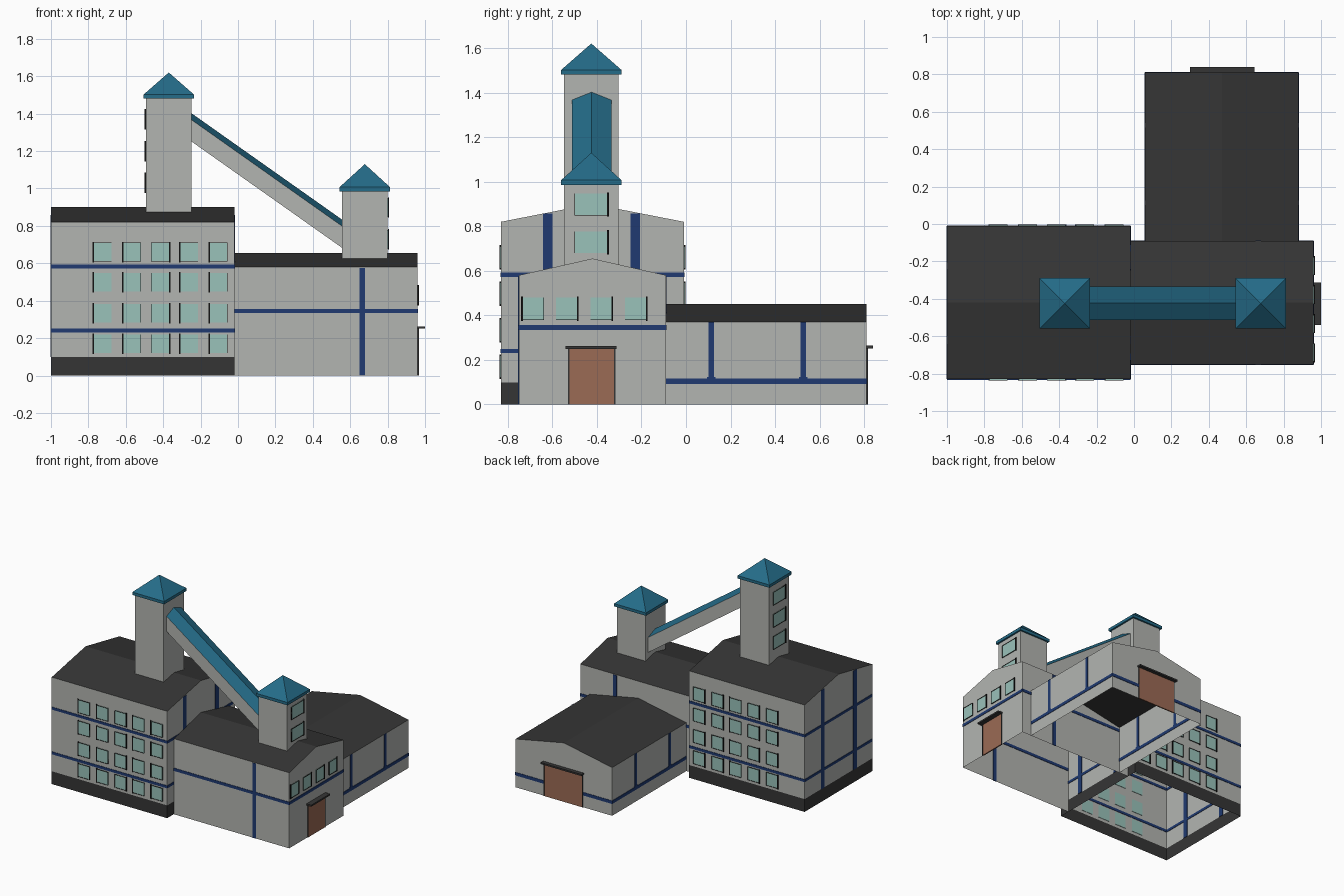
import bpy, bmesh
from mathutils import Vector

if "Cube" in bpy.data.objects:
    bpy.data.objects.remove(bpy.data.objects["Cube"])


def mat(name, rgb):
    m = bpy.data.materials.new(name)
    m.diffuse_color = (*rgb, 1)
    m.use_nodes = True
    m.node_tree.nodes["Principled BSDF"].inputs["Base Color"].default_value = m.diffuse_color
    return m


GREY = mat("wall grey", (0.45, 0.46, 0.44))
DARK = mat("roof charcoal", (0.036, 0.036, 0.036))
BLUE = mat("stripe blue", (0.014, 0.042, 0.165))
TEAL = mat("cap teal", (0.018, 0.15, 0.25))
GLASS = mat("window aqua", (0.32, 0.54, 0.49))
DOOR = mat("door brown", (0.33, 0.145, 0.09))
BLACK = mat("frame black", (0.006, 0.006, 0.006))


def finish(name, bm, *mats):
    bmesh.ops.recalc_face_normals(bm, faces=bm.faces[:])
    me = bpy.data.meshes.new(name)
    bm.to_mesh(me)
    bm.free()
    for m in mats:
        me.materials.append(m)
    ob = bpy.data.objects.new(name, me)
    bpy.context.collection.objects.link(ob)
    return ob


def boxes(name, m, items):
    """One object made of boxes given as x0, x1, y0, y1, z0, z1."""
    bm = bmesh.new()
    for x0, x1, y0, y1, z0, z1 in items:
        vs = bmesh.ops.create_cube(bm, size=1)["verts"]
        for v in vs:
            v.co = Vector(((x0 + x1) / 2 + v.co.x * (x1 - x0),
                           (y0 + y1) / 2 + v.co.y * (y1 - y0),
                           (z0 + z1) / 2 + v.co.z * (z1 - z0)))
    return finish(name, bm, m)


def on_x(x, y0, y1, z0, z1, t=0.003):
    return (x - t, x + t, y0, y1, z0, z1)


def on_y(y, x0, x1, z0, z1, t=0.003):
    return (x0, x1, y - t, y + t, z0, z1)


def gable(name, l0, l1, w0, w1, z0, eave, ridge, roof, along_y=False,
          start=True, floor=False, drop=0, base=0):
    """Pitched-roof shell running along x (or y); drop lowers the far end."""
    bm = bmesh.new()
    prof = [(w0, z0), (w0, eave), ((w0 + w1) / 2, ridge), (w1, eave), (w1, z0)]
    rings = []
    for l, d in ((l0, 0), (l1, drop)):
        rings.append([bm.verts.new((w, l, z - d) if along_y else (l, w, z - d))
                      for w, z in prof])
    a, b = rings
    for i in range(5 if floor else 4):
        j = (i + 1) % 5
        f = bm.faces.new((a[i], a[j], b[j], b[i]))
        f.material_index = 1 if i in (1, 2) else 0
    if start:
        bm.faces.new(a)
    bm.faces.new(b)
    if base:  # dark plinth below the cut
        bmesh.ops.bisect_plane(bm, geom=bm.verts[:] + bm.edges[:] + bm.faces[:],
                               plane_co=(0, 0, base), plane_no=(0, 0, 1))
        for f in bm.faces:
            if f.calc_center_median().z < base:
                f.material_index = 1
    return finish(name, bm, GREY, roof)


def windows(name, face, at, out, centres, rows, w, h, right=()):
    """Flush panes with thin black frames and one thicker jamb."""
    panes, frames = [], []
    t = 0.003
    for i, c in enumerate(centres):
        for z in rows:
            a0, a1, b0, b1 = c - w / 2, c + w / 2, z - h / 2, z + h / 2
            panes.append(face(at, a0, a1, b0, b1))
            jamb = a1 if i in right else a0
            for r in ((jamb - .004, jamb + .004, b0 - .005, b1 + .005),
                      (a0, a0 + .001, b0, b1), (a1 - .001, a1, b0, b1),
                      (a0, a1, b0, b0 + .001), (a0, a1, b1 - .001, b1)):
                frames.append(face(at + out * .004, *r, t))
    boxes(name + "_panes", GLASS, panes)
    boxes(name + "_frames", BLACK, frames)


def band(x0, x1, y0, y1, z, h):
    """Four stripe plates around a block."""
    return [on_y(y, x0, x1, z - h, z + h) for y in (y0, y1)] + \
           [on_x(x, y0, y1, z - h, z + h) for x in (x0, x1)]


# Tall main hall
gable("main_hall", -1, -.02, -.83, -.01, 0, .82, .90, DARK, base=.098)
stripes = band(-1, -.02, -.83, -.01, .24, .01) + band(-1, -.02, -.83, -.01, .583, .01)
for x in (-1, -.02):
    for y in (-.62, -.228):
        stripes.append(on_x(x, y - .021, y + .021, .098, .857))
boxes("main_hall_stripes", BLUE, stripes)
cols = [-.725, -.568, -.415, -.262, -.106]
for side, y, out in (("front", -.83, -1), ("back", -.01, 1)):
    windows("main_hall_" + side, on_y, y, out, cols, [.17, .333, .498, .66], .098, .1, right=(2,))

# Lower front hall
gable("low_hall", -.02, .96, -.75, -.09, 0, .58, .655, DARK, start=False)
boxes("low_hall_stripes", BLUE,
      band(-.02, .96, -.75, -.09, .345, .011)[:2] + [on_x(.96, -.75, -.09, .334, .356)] +
      [on_y(y, .65, .68, 0, .575) for y in (-.75, -.09)])
windows("low_hall_end", on_x, .96, 1, [-.687, -.535, -.38, -.225], [.43], .098, .1, right=(1, 2, 3))

# Rear wing
gable("rear_wing", -.09, .81, .06, .88, 0, .37, .45, DARK, along_y=True, start=False)
stripes = [on_x(x, -.09, .81, .092, .116) for x in (.06, .88)] + [on_y(.81, .06, .88, .092, .116)]
for x in (.06, .88):
    for y in (.113, .527):
        stripes.append(on_x(x, y - .012, y + .012, .1, .37))
        stripes.append(on_x(x, y - .019, y + .019, .1, .124))
boxes("rear_wing_stripes", BLUE, stripes)

# Doors with jambs and flat canopies
boxes("end_door", DOOR, [on_x(.96, -.527, -.32, 0, .25, .0045)])
boxes("end_door_canopy", DARK, [(.955, 1, -.54, -.312, .25, .262)] +
      [on_x(.962, y - .003, y + .003, 0, .25, .0045) for y in (-.527, -.32)])
boxes("rear_door", DOOR, [on_y(.81, .31, .635, 0, .252, .0045)])
boxes("rear_door_canopy", DARK, [(.30, .645, .805, .84, .252, .264)] +
      [on_y(.812, x - .003, x + .003, 0, .252, .0045) for x in (.31, .635)])


# Towers with pyramid caps
def tower(name, cx, z0, z1, apex):
    cy, r, c = -.425, .122, .135
    boxes(name, GREY, [(cx - r, cx + r, cy - r, cy + r, z0, z1)])
    boxes(name + "_cap_slab", TEAL, [(cx - c, cx + c, cy - c, cy + c, z1, z1 + .022)])
    bm = bmesh.new()
    ring = [bm.verts.new((cx + sx * c, cy + sy * c, z1 + .022))
            for sx, sy in ((-1, -1), (1, -1), (1, 1), (-1, 1))]
    tip = bm.verts.new((cx, cy, apex))
    for i in range(4):
        bm.faces.new((ring[i], ring[(i + 1) % 4], tip))
    bm.faces.new(ring)
    finish(name + "_cap", bm, TEAL)


tower("tall_tower", -.37, .87, 1.48, 1.62)
tower("short_tower", .678, .62, .985, 1.13)
windows("tall_tower", on_x, -.492, -1, [-.425], [1.03, 1.2, 1.37], .15, .1)
windows("short_tower", on_x, .80, 1, [-.425], [.728, .898], .15, .098, right=(0,))

# Sloping conveyor gallery between the towers
gable("conveyor_gallery", -.25, .56, -.512, -.335, 1.252, 1.368, 1.403, TEAL, floor=True, drop=.572)
